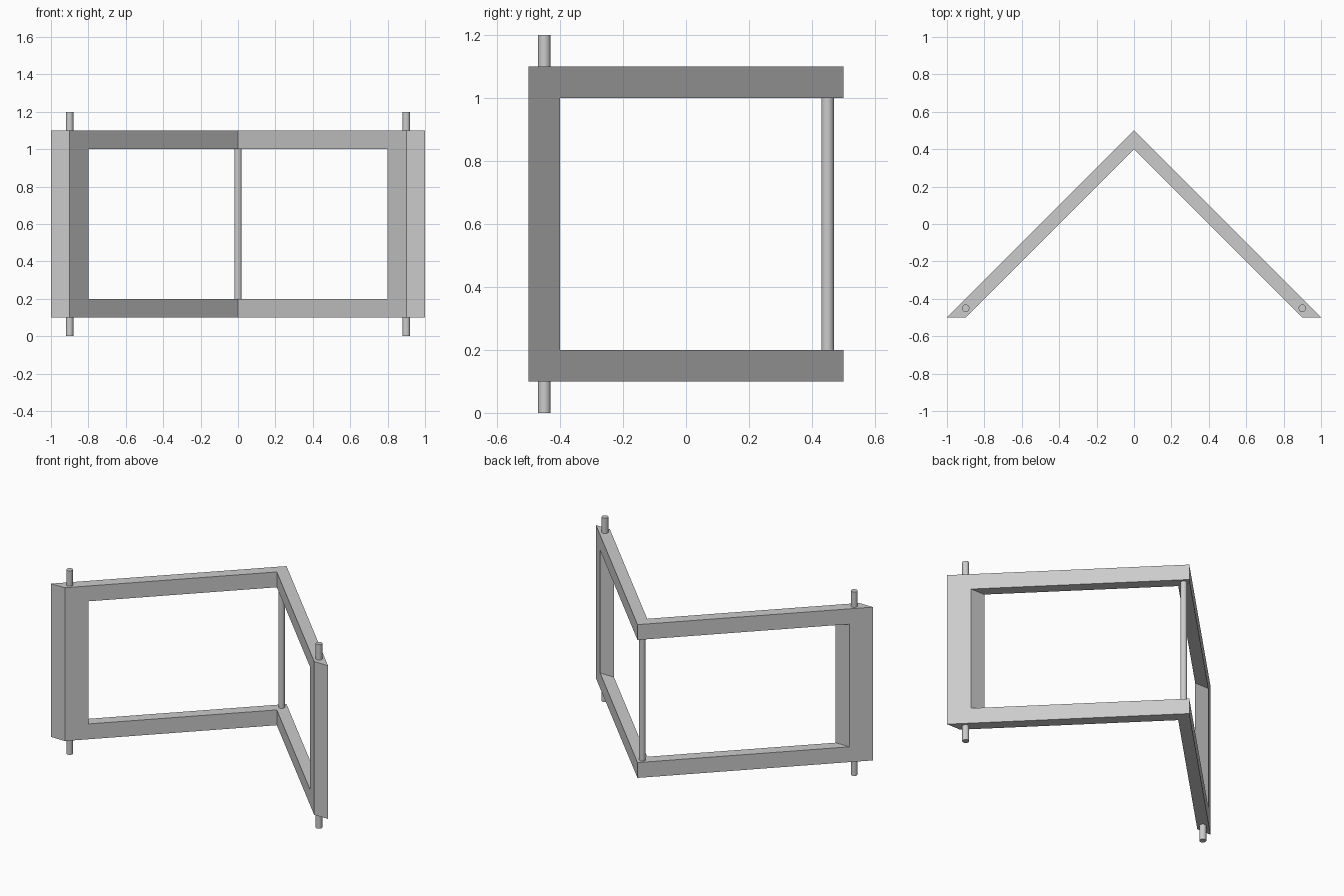
import bpy
import bmesh

cube = bpy.data.objects.get("Cube")
if cube:
    bpy.data.objects.remove(cube, do_unlink=True)

grey = bpy.data.materials.new("plain grey")
grey.use_nodes = True
grey.diffuse_color = (0.6, 0.6, 0.6, 1)
grey.node_tree.nodes["Principled BSDF"].inputs["Base Color"].default_value = (0.6, 0.6, 0.6, 1)

BOTTOM, TOP, BAR = 0.1, 1.1, 0.1
FRONT, POST_END = -0.5, -0.4
ROD_RADIUS = 0.02


def add_frame():
    """C-shaped leaf, mirrored into a V with an open centre."""
    bm = bmesh.new()
    loops = []
    for apex in (0.5, 0.4):  # outer face, then inner face
        profile = [(FRONT, BOTTOM), (apex, BOTTOM), (apex, BOTTOM + BAR),
                   (POST_END, BOTTOM + BAR), (POST_END, TOP - BAR),
                   (apex, TOP - BAR), (apex, TOP), (FRONT, TOP)]
        loops.append([bm.verts.new((apex - y, y, z)) for y, z in profile])
    outer, inner = loops
    bm.faces.new(outer)
    bm.faces.new(inner[::-1])
    for i in range(len(outer)):
        j = (i + 1) % len(outer)
        # the rail ends on the mirror plane stay open
        if outer[i].co.x > 0.001 or outer[j].co.x > 0.001:
            bm.faces.new((outer[j], outer[i], inner[i], inner[j]))
    bmesh.ops.recalc_face_normals(bm, faces=bm.faces)
    mesh = bpy.data.meshes.new("folding_frame")
    bm.to_mesh(mesh)
    bm.free()
    mesh.materials.append(grey)
    obj = bpy.data.objects.new("folding_frame", mesh)
    bpy.context.collection.objects.link(obj)
    mirror = obj.modifiers.new("Mirror", "MIRROR")
    mirror.use_clip = True


def add_rod(name, x, y, low, high):
    bpy.ops.mesh.primitive_cylinder_add(
        vertices=32, radius=ROD_RADIUS, depth=high - low,
        location=(x, y, (low + high) / 2))
    obj = bpy.context.object
    obj.name = name
    obj.data.materials.append(grey)
    bpy.ops.object.shade_smooth_by_angle()


add_frame()

# Upright rod at the corner, between the rails
add_rod("corner_rod", 0, 0.45, BOTTOM + BAR, TOP - BAR)

# Pivot pins above and below each end post
for side, x in (("left", 0.9), ("right", -0.9)):
    add_rod(side + "_lower_pin", x, -0.45, 0, BOTTOM)
    add_rod(side + "_upper_pin", x, -0.45, TOP, TOP + 0.1)
